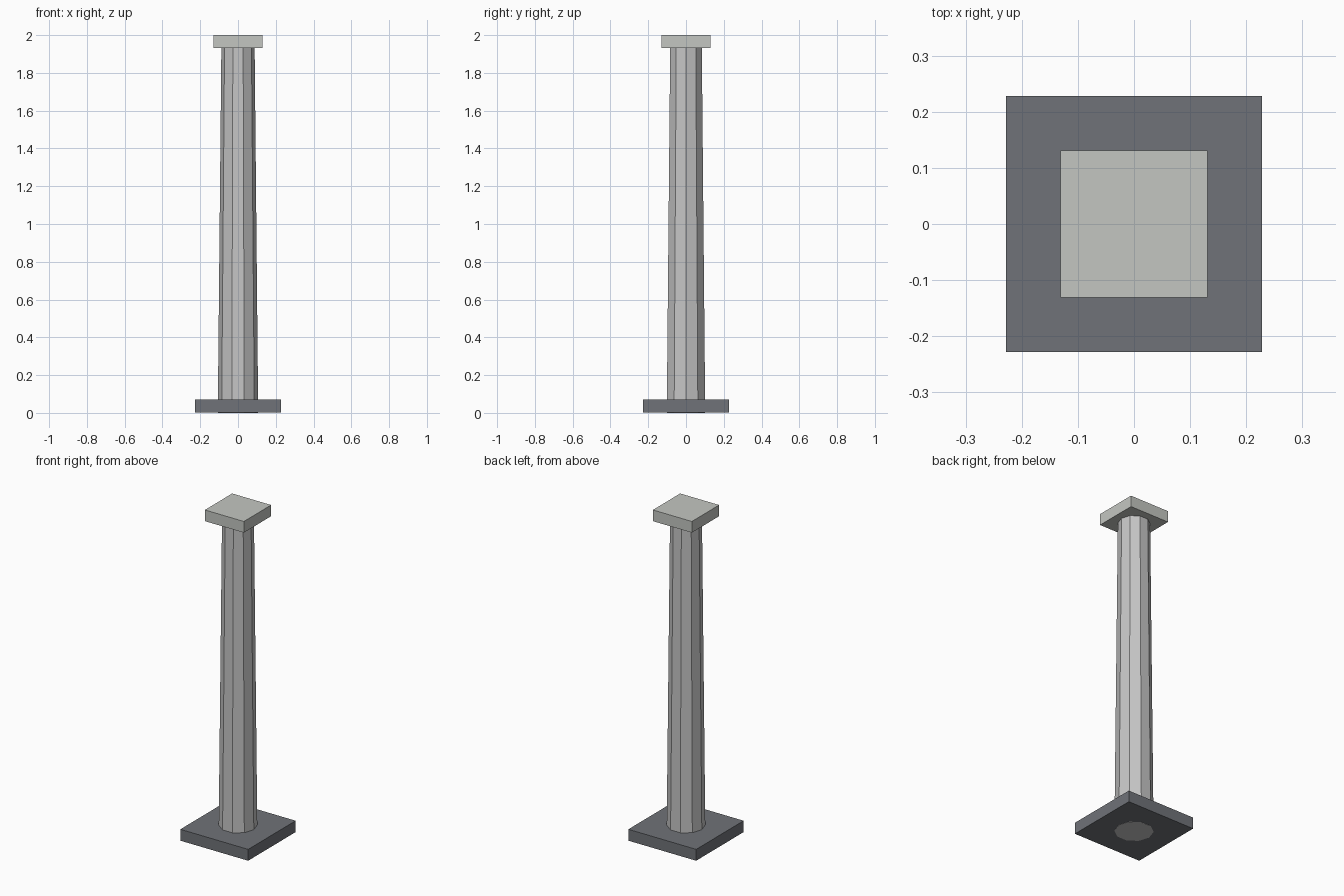
import bpy

cube = bpy.data.objects.get("Cube")
if cube:
    bpy.data.objects.remove(cube, do_unlink=True)


def make_material(name, rgb):
    mat = bpy.data.materials.new(name)
    mat.use_nodes = True
    colour = (*rgb, 1.0)
    mat.diffuse_color = colour
    mat.node_tree.nodes["Principled BSDF"].inputs["Base Color"].default_value = colour
    return mat


def slab(name, half_width, bottom, top, mat):
    bpy.ops.mesh.primitive_cube_add(size=1, location=(0, 0, (bottom + top) / 2))
    obj = bpy.context.object
    obj.name = name
    obj.scale = (2 * half_width, 2 * half_width, top - bottom)
    bpy.ops.object.transform_apply(location=False, rotation=False, scale=True)
    obj.data.materials.append(mat)
    return obj


dark_grey = make_material("dark slate grey", (0.16, 0.17, 0.188))
pale_stone = make_material("pale stone", (0.55, 0.565, 0.535))
light_grey = make_material("light grey", (0.56, 0.56, 0.56))

# Square plinth and top block
slab("base_plinth", 0.228, 0.001, 0.07, dark_grey)
slab("top_block", 0.131, 1.932, 2.0, pale_stone)

# Tapered ten-sided shaft, running through the plinth to the ground
shaft_top = 1.94
bpy.ops.mesh.primitive_cone_add(vertices=10, radius1=0.107, radius2=0.088,
                                depth=shaft_top, location=(0, 0, shaft_top / 2))
shaft = bpy.context.object
shaft.name = "column_shaft"
# Turn a corner onto the x axis
shaft.rotation_euler.z = 1.5707963
bpy.ops.object.transform_apply(location=False, rotation=True, scale=False)
shaft.data.materials.append(light_grey)
